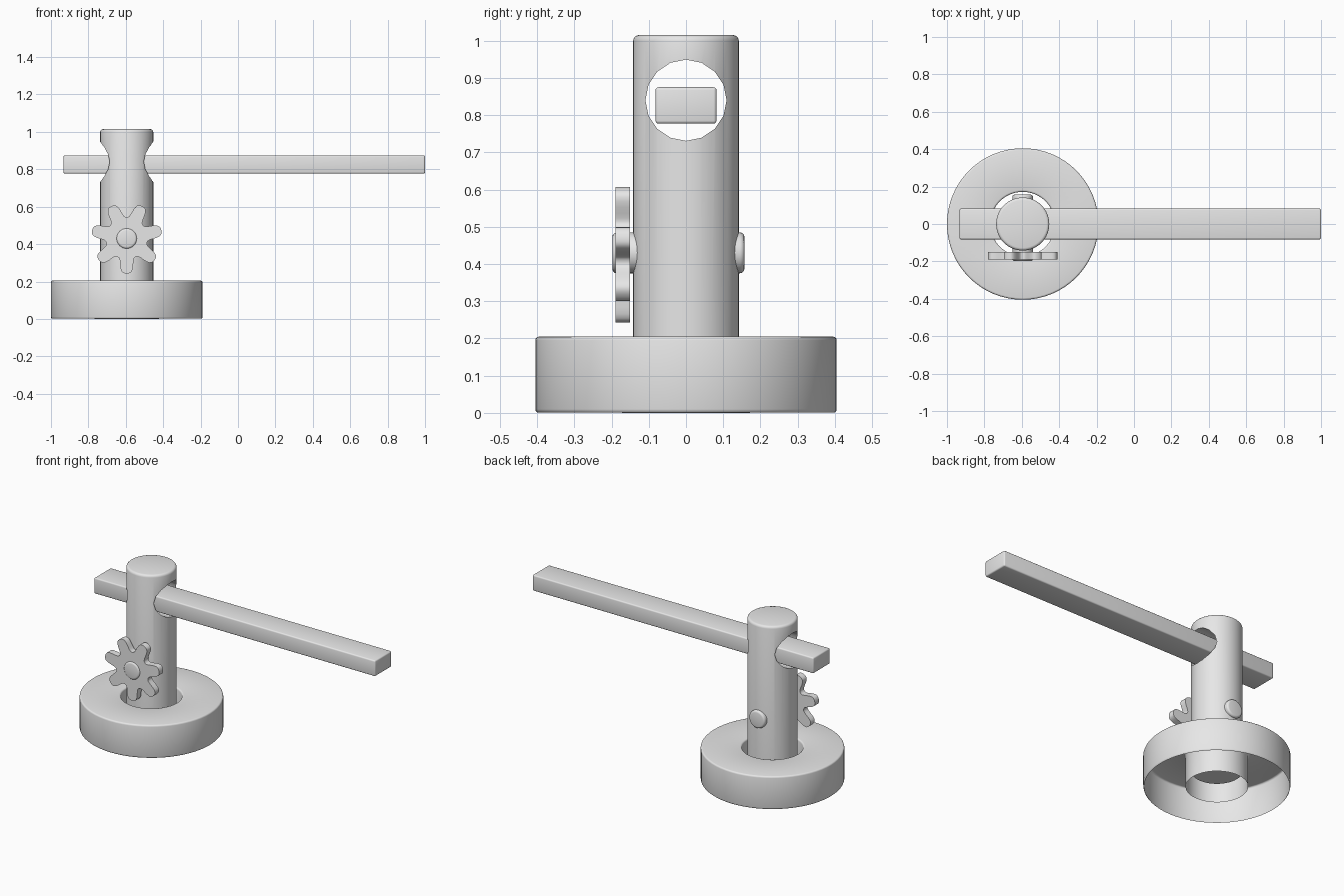
import bpy, bmesh
from math import sin, cos, pi, tanh, radians
from mathutils import Matrix, Vector

if "Cube" in bpy.data.objects:
    bpy.data.objects.remove(bpy.data.objects["Cube"], do_unlink=True)

CX = -0.595      # shared centre line of base, column and gear
AXLE_Z = 0.43

grey = bpy.data.materials.new("plain grey")
grey.use_nodes = True
grey.diffuse_color = (0.8, 0.8, 0.8, 1)
grey.node_tree.nodes["Principled BSDF"].inputs["Base Color"].default_value = (0.8, 0.8, 0.8, 1)


def finish(name, bm, matrix=Matrix(), smooth=True):
    bmesh.ops.recalc_face_normals(bm, faces=bm.faces)
    bm.transform(matrix)
    mesh = bpy.data.meshes.new(name)
    bm.to_mesh(mesh)
    bm.free()
    mesh.materials.append(grey)
    obj = bpy.data.objects.new(name, mesh)
    bpy.context.collection.objects.link(obj)
    if smooth:
        smooth_shade(obj)
    return obj


def smooth_shade(obj):
    bpy.ops.object.select_all(action='DESELECT')
    obj.select_set(True)
    bpy.context.view_layer.objects.active = obj
    bpy.ops.object.shade_smooth_by_angle(angle=radians(35))


def corner(r, z, size, start):
    """Quarter-round corner about (r, z), turning anticlockwise from start degrees."""
    angles = [radians(start + 30 * i) for i in range(4)]
    return [(r + size * cos(a), z + size * sin(a)) for a in angles]


def revolve(name, profile, matrix, steps=64, smooth=True):
    bm = bmesh.new()
    verts = [bm.verts.new((r, 0, z)) for r, z in profile]
    edges = [bm.edges.new(pair) for pair in zip(verts, verts[1:])]
    bmesh.ops.spin(bm, geom=verts + edges, cent=(0, 0, 0), axis=(0, 0, 1),
                   angle=2 * pi, steps=steps, use_duplicate=False)
    bmesh.ops.remove_doubles(bm, verts=bm.verts, dist=0.0001)
    return finish(name, bm, matrix, smooth)


upright = Matrix.Translation((CX, 0, 0))

# Hollow base: outer wall, top and inner sleeve, open underneath
b = 0.01
base = corner(0.395, b, b, -90)[1:] + corner(0.395, 0.195, b, 0)
base += corner(0.182, 0.195, b, 90) + [(0.172, 0.0)]
revolve("base", base, upright)

# Column with a cross hole for the beam
column = revolve("column", [(0, 0.1), (0.142, 0.1)] + corner(0.127, 1.0, 0.015, 0) + [(0, 1.015)],
                 upright, smooth=False)
across = Matrix.Translation((CX, 0, 0.84)) @ Matrix.Rotation(pi / 2, 4, 'Y')
cutter = revolve("hole_cutter", [(0, -0.3), (0.109, -0.3), (0.109, 0.3), (0, 0.3)], across, 16, False)
cutter.hide_render = True
cut = column.modifiers.new("beam hole", 'BOOLEAN')
cut.object = cutter
cut.operation = 'DIFFERENCE'
cut.solver = 'EXACT'
bpy.context.view_layer.objects.active = column
bpy.ops.object.modifier_apply(modifier=cut.name)
bpy.data.objects.remove(cutter, do_unlink=True)
smooth_shade(column)

# Axle through the column, local z running front to back
along_y = Matrix.Translation((CX, 0, AXLE_Z)) @ Matrix.Rotation(-pi / 2, 4, 'X')
axle = [(0, -0.198)] + corner(0.043, -0.186, 0.012, -90) + corner(0.043, 0.145, 0.012, 0) + [(0, 0.157)]
revolve("axle", axle, along_y, 32)

# Seven-toothed gear with rounded teeth
bm = bmesh.new()
outline = []
teeth, per_tooth = 7, 24
for i in range(teeth * per_tooth):
    a = 2 * pi * i / (teeth * per_tooth)
    wave = tanh(1.6 * (cos(teeth * a) + 0.05)) / tanh(1.6)
    r = 0.15 + 0.039 * wave
    outline.append(bm.verts.new((r * sin(a), -0.19, -r * cos(a))))
front = bm.faces.new(outline)
thick = bmesh.ops.extrude_face_region(bm, geom=[front], use_keep_orig=True)
bmesh.ops.translate(bm, vec=(0, 0.04, 0),
                    verts=[v for v in thick["geom"] if isinstance(v, bmesh.types.BMVert)])
finish("gear", bm, Matrix.Translation((CX, 0, AXLE_Z + 0.002)))

# Long beam passing through the hole
bm = bmesh.new()
bmesh.ops.create_cube(bm, size=1)
bmesh.ops.scale(bm, vec=Vector((1.933, 0.164, 0.098)), verts=bm.verts)
bmesh.ops.bevel(bm, geom=bm.edges[:], offset=0.008, segments=3, profile=0.5, affect='EDGES')
finish("beam", bm, Matrix.Translation((0.0335, 0, 0.826)))
